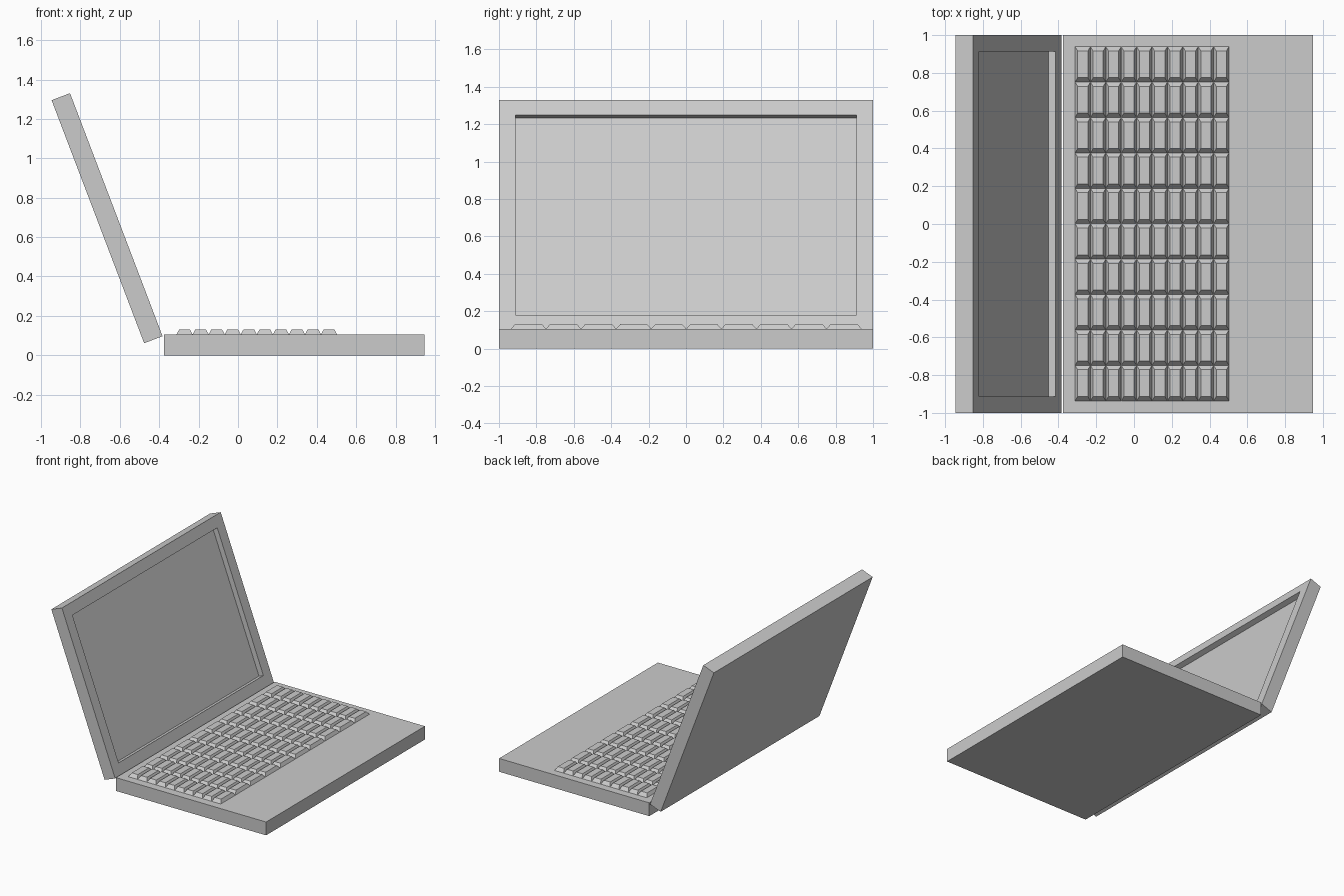
import bpy
import bmesh
from math import radians
from mathutils import Matrix, Vector

cube = bpy.data.objects.get("Cube")
if cube:
    bpy.data.objects.remove(cube, do_unlink=True)

grey = bpy.data.materials.new("light grey plastic")
grey.use_nodes = True
colour = (0.6, 0.6, 0.6, 1)
grey.diffuse_color = colour
grey.node_tree.nodes["Principled BSDF"].inputs["Base Color"].default_value = colour


def box(low, high):
    """Return a bmesh box spanning two opposite corners."""
    low, high = Vector(low), Vector(high)
    bm = bmesh.new()
    bmesh.ops.create_cube(bm, size=1)
    bmesh.ops.scale(bm, vec=high - low, verts=bm.verts)
    bmesh.ops.translate(bm, vec=(low + high) / 2, verts=bm.verts)
    return bm


def finish(bm, name):
    """Turn the bmesh into a named object with the shared material."""
    bm.normal_update()
    mesh = bpy.data.meshes.new(name)
    bm.to_mesh(mesh)
    bm.free()
    mesh.materials.append(grey)
    obj = bpy.data.objects.new(name, mesh)
    bpy.context.collection.objects.link(obj)
    return obj


# Base slab
BASE_TOP = 0.106
finish(box((-0.376, -1, 0), (0.948, 1, BASE_TOP)), "base")

# Lid with a recessed screen, leaning back from the hinge edge
bm = box((-0.1, -1, 0), (0, 1, 1.32))
bm.normal_update()
screen = max(bm.faces, key=lambda f: f.normal.x)
bmesh.ops.inset_region(bm, faces=[screen], thickness=0.088, use_even_offset=True)
recess = bmesh.ops.extrude_face_region(bm, geom=[screen])["geom"]
bmesh.ops.translate(bm, vec=(-0.042, 0, 0),
                    verts=[v for v in recess if isinstance(v, bmesh.types.BMVert)])
if screen.is_valid:
    bmesh.ops.delete(bm, geom=[screen], context="FACES_ONLY")
bmesh.ops.recalc_face_normals(bm, faces=bm.faces)
lid = finish(bm, "screen_lid")
lid.matrix_world = (Matrix.Translation((-0.383, 0, 0.097))
                    @ Matrix.Rotation(radians(-20.85), 4, "Y"))

# Keyboard: one tapered key repeated in a square grid
COUNT = 10
PITCH_X, PITCH_Y = 0.0815, 0.1875
START_X, START_Y = -0.312, -0.936
SLOPE_X, SLOPE_Y = 0.014, 0.023
bm = box((0, 0, 0), (PITCH_X, PITCH_Y, 0.026))
for v in bm.verts:
    if v.co.z > 0.01:
        v.co.x += SLOPE_X if v.co.x < PITCH_X / 2 else -SLOPE_X
        v.co.y += SLOPE_Y if v.co.y < PITCH_Y / 2 else -SLOPE_Y
keys = finish(bm, "keyboard_keys")
keys.location = (START_X, START_Y, BASE_TOP)
for name, step in (("columns", (PITCH_X, 0, 0)), ("rows", (0, PITCH_Y, 0))):
    array = keys.modifiers.new(name, "ARRAY")
    array.count = COUNT
    array.use_relative_offset = False
    array.use_constant_offset = True
    array.constant_offset_displace = step
